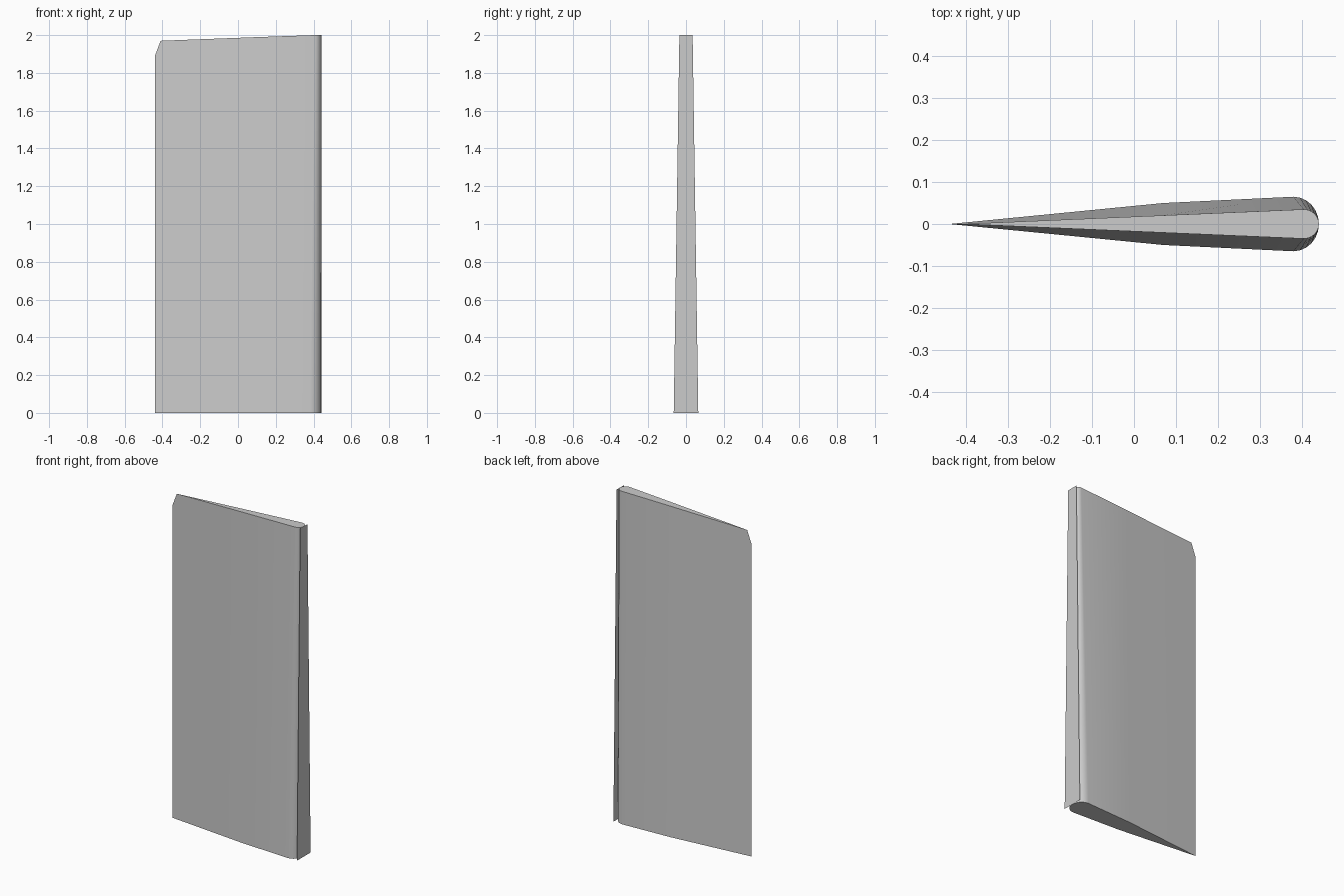
import bpy, bmesh, math

if "Cube" in bpy.data.objects:
    bpy.data.objects.remove(bpy.data.objects["Cube"])

SEG = 12  # facets around the rounded nose


def make_object(name, bm):
    mesh = bpy.data.meshes.new(name)
    bm.to_mesh(mesh)
    bm.free()
    obj = bpy.data.objects.new(name, mesh)
    bpy.context.collection.objects.link(obj)
    return obj


def section(tail, mid, nose_x, nose_rx, nose_ry):
    """Closed foil outline, running from the tail along -y, round the nose, back along +y."""
    arc = []
    for i in range(SEG + 1):
        a = -math.pi / 2 + math.pi * i / SEG
        arc.append((nose_x + nose_rx * math.cos(a), nose_ry * math.sin(a)))
    return [(tail, 0), (mid[0], -mid[1])] + arc + [mid]


def top_z(x):
    return min(2.0, 1.97 + 0.03 * (x + 0.41) / 0.79)


# Tapered blade: wide foil section at the foot, slim one at the sloping tip
bm = bmesh.new()
foot = [bm.verts.new((x, y, 0)) for x, y in section(-0.44, (0.07, 0.05), 0.38, 0.061, 0.065)]
tip = [bm.verts.new((x, y, top_z(x))) for x, y in section(-0.41, (0.07, 0.0206), 0.405, 0.036, 0.035)]
corner = bm.verts.new((-0.44, 0, 1.89))  # clipped upper tail corner
n = len(foot)
for i in range(1, n - 1):
    bm.faces.new((foot[i], foot[i + 1], tip[i + 1], tip[i]))
bm.faces.new((foot[0], foot[1], tip[1], tip[0], corner))
bm.faces.new((foot[-1], foot[0], corner, tip[0], tip[-1]))

# End caps
bm.faces.new((tip[0], tip[1], tip[-1]))
bm.faces.new(tip[1:])
bm.faces.new(list(reversed(foot[1:])))
bm.faces.new((foot[0], foot[1], foot[-1]))
blade = make_object("blade", bm)
bpy.context.view_layer.objects.active = blade
blade.select_set(True)
bpy.ops.object.shade_smooth_by_angle(angle=math.radians(35))

# Thin flat strip standing against the leading edge
bm = bmesh.new()
strip = [(-0.065, 0), (0.065, 0), (0.035, 2), (-0.035, 2)]
bm.faces.new([bm.verts.new((0.441, y, z)) for y, z in strip])
make_object("leading_edge_strip", bm)
